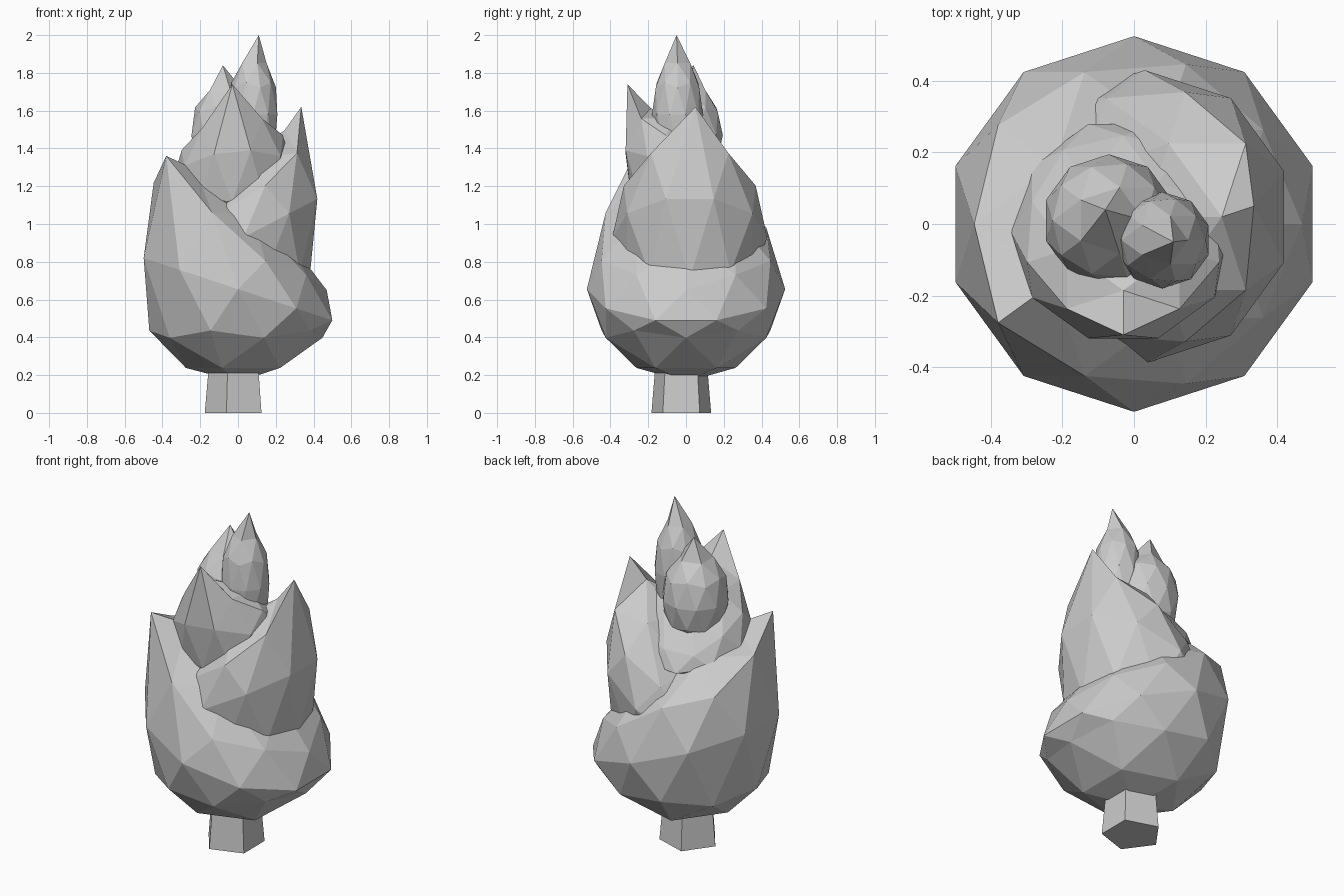
import bpy
import bmesh
from mathutils import Vector, Matrix
from math import radians

if "Cube" in bpy.data.objects:
    bpy.data.objects.remove(bpy.data.objects["Cube"])

grey = bpy.data.materials.new("light_grey")
grey.use_nodes = True
COLOUR = (0.6, 0.6, 0.6, 1)
grey.diffuse_color = COLOUR
grey.node_tree.nodes["Principled BSDF"].inputs["Base Color"].default_value = COLOUR


def finish(bm, name):
    mesh = bpy.data.meshes.new(name)
    bm.to_mesh(mesh)
    bm.free()
    mesh.materials.append(grey)
    obj = bpy.data.objects.new(name, mesh)
    bpy.context.collection.objects.link(obj)


def foliage(name, centre, radius, height, lean, pull, tip, turn=0, swell=0):
    """Low-poly ball whose upper half leans, with one vertex drawn out to a tip."""
    bm = bmesh.new()
    bmesh.ops.create_icosphere(bm, subdivisions=2, radius=1,
                               matrix=Matrix.Rotation(radians(turn), 4, "Z"))
    peak = max(bm.verts, key=lambda v: v.co.dot(Vector(pull)))
    around = {e.other_vert(peak) for e in peak.link_edges}
    for v in bm.verts:
        x, y, z = v.co
        v.co = Vector((x * radius, y * radius, z * height))
        if z > -0.1:
            v.co.z += (v.co.x * lean[0] + v.co.y * lean[1]) * (1 + z)
        if z > 0.1 and v in around:
            v.co.z += swell
        v.co += Vector(centre)
    peak.co = Vector(tip)
    finish(bm, name)


# Five stacked foliage clumps, each leaning towards its own tip
foliage("lowest_foliage", (0, 0, 0.655), 0.525, 0.49, (-0.33, 0),
        (-0.72, -0.53, 0.447), (-0.38, -0.276, 1.36), swell=0.08)
foliage("lower_foliage", (0.03, 0.02, 0.93), 0.41, 0.42, (0.52, 0),
        (0.894, 0, 0.447), (0.335, 0.05, 1.62))
foliage("middle_foliage", (-0.03, -0.02, 1.26), 0.315, 0.27, (0.1, -0.4),
        (0, -0.894, 0.447), (-0.03, -0.31, 1.74), turn=-18)
foliage("upper_foliage", (-0.07, 0.01, 1.47), 0.185, 0.28, (0, 0),
        (0, 0, 1), (-0.08, 0.04, 1.84))
foliage("top_foliage", (0.08, -0.045, 1.58), 0.135, 0.32, (0, 0),
        (0, 0, 1), (0.11, -0.05, 2.0))

# Five-sided tapered trunk with one flat side facing +x
bm = bmesh.new()
bmesh.ops.create_cone(bm, cap_ends=True, segments=5, radius1=0.166, radius2=0.14, depth=0.3,
                      matrix=Matrix.Translation((-0.01, -0.025, 0.15))
                      @ Matrix.Rotation(radians(90), 4, "Z"))
finish(bm, "trunk")
